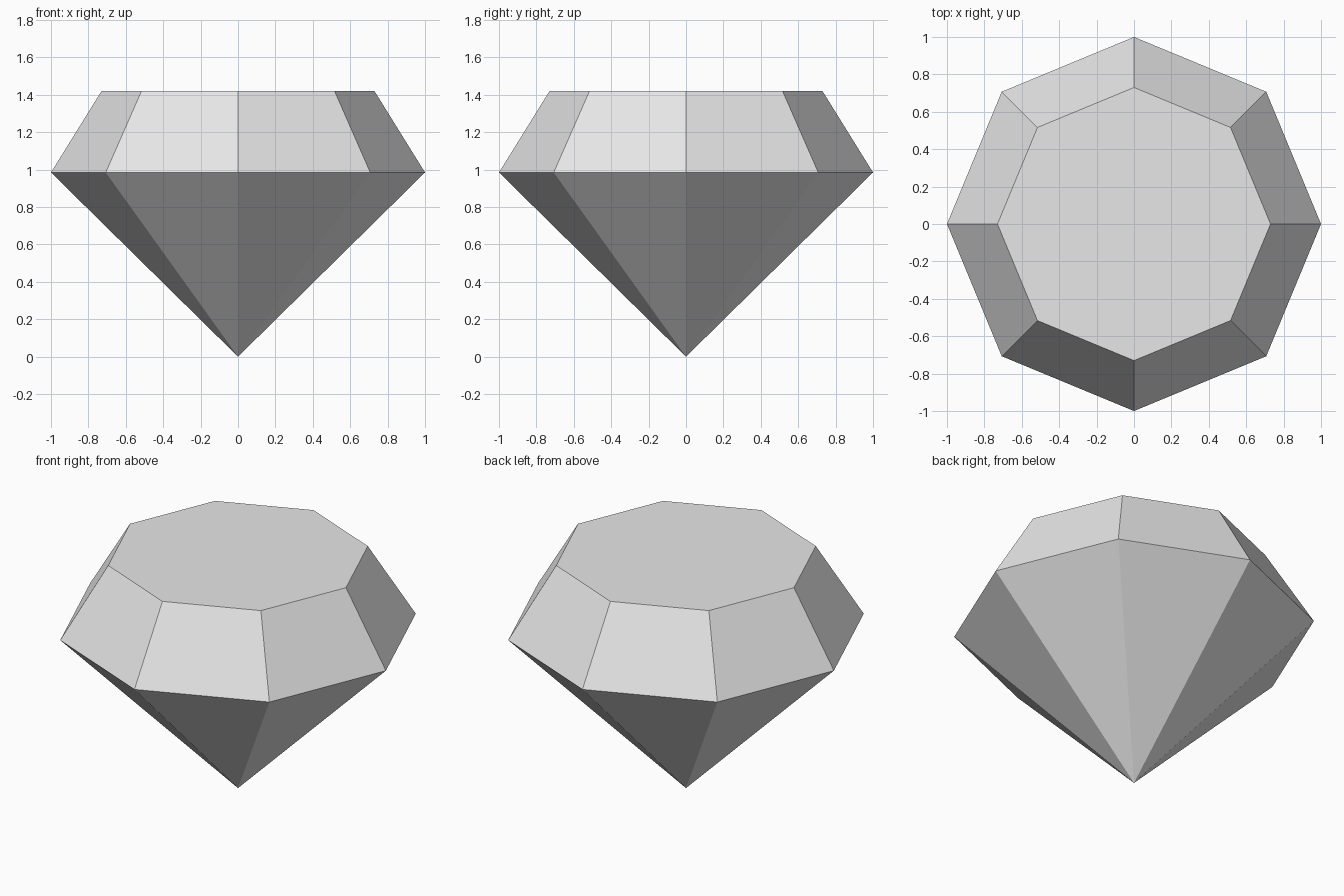
import bpy
import bmesh
from math import cos, sin, tau

cube = bpy.data.objects.get("Cube")
if cube:
    bpy.data.objects.remove(cube, do_unlink=True)

SIDES = 8
GIRDLE_RADIUS, GIRDLE_Z = 1.0, 0.985
TABLE_RADIUS, TABLE_Z = 0.73, 1.42

# Stone colour
stone = bpy.data.materials.new("pale_grey_stone")
stone.use_nodes = True
grey = (0.8, 0.8, 0.8, 1.0)
stone.diffuse_color = grey
stone.node_tree.nodes["Principled BSDF"].inputs["Base Color"].default_value = grey


def ring(bm, radius, z):
    """Regular ring of corners, the first one on +x."""
    angles = [tau * i / SIDES for i in range(SIDES)]
    return [bm.verts.new((radius * cos(a), radius * sin(a), z)) for a in angles]


bm = bmesh.new()
tip = bm.verts.new((0, 0, 0))
girdle = ring(bm, GIRDLE_RADIUS, GIRDLE_Z)
table = ring(bm, TABLE_RADIUS, TABLE_Z)

# Pointed lower facets and sloping crown facets
for i in range(SIDES):
    j = (i + 1) % SIDES
    bm.faces.new((tip, girdle[j], girdle[i]))
    bm.faces.new((girdle[i], girdle[j], table[j], table[i]))

# Flat table on top
bm.faces.new(table)
bmesh.ops.recalc_face_normals(bm, faces=bm.faces)

mesh = bpy.data.meshes.new("gemstone")
bm.to_mesh(mesh)
bm.free()
mesh.materials.append(stone)
gemstone = bpy.data.objects.new("gemstone", mesh)
bpy.context.collection.objects.link(gemstone)
